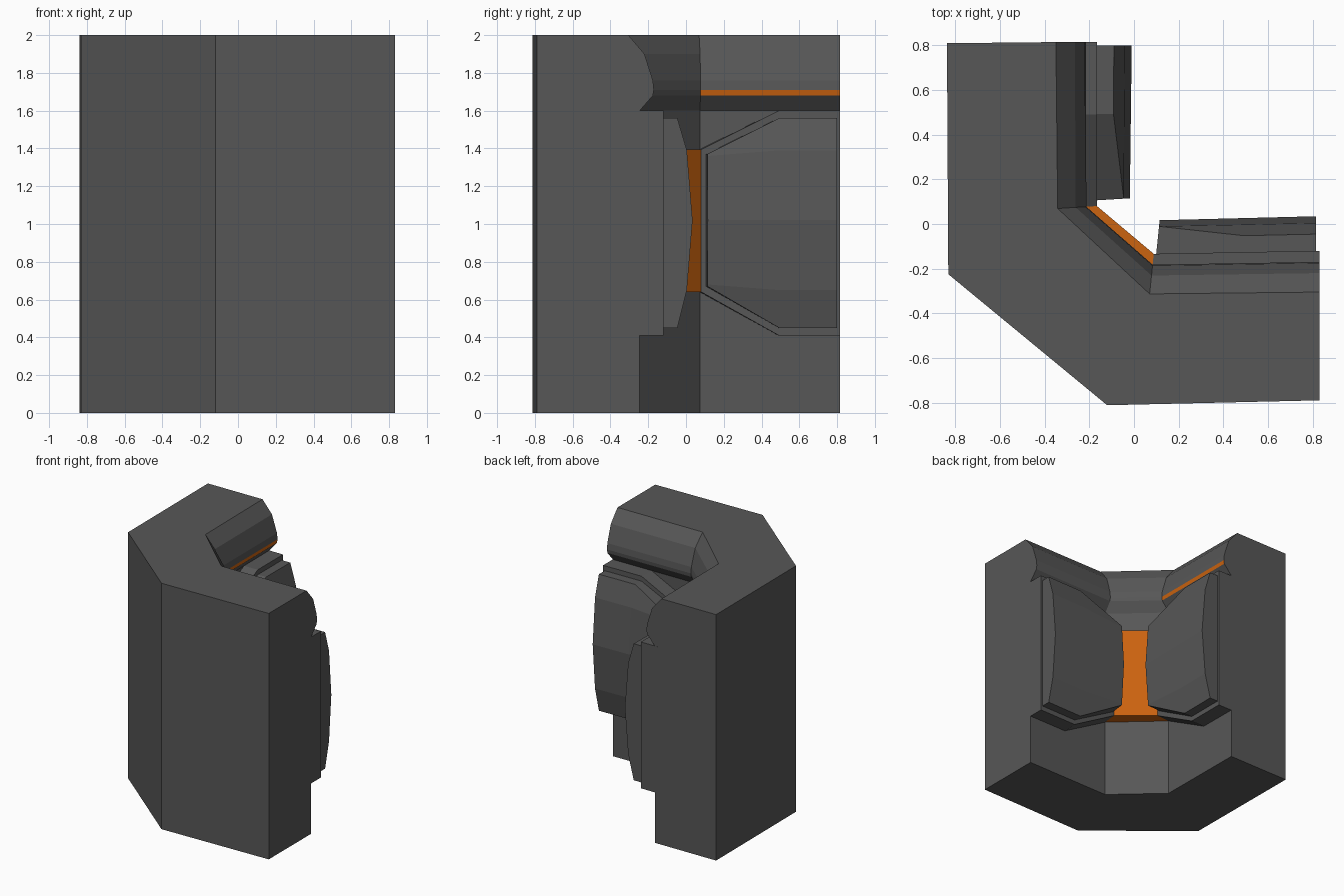
import bpy, bmesh
from mathutils import Vector

if "Cube" in bpy.data.objects:
    bpy.data.objects.remove(bpy.data.objects["Cube"])


def material(name, rgb):
    m = bpy.data.materials.new(name)
    m.diffuse_color = (*rgb, 1)
    m.use_nodes = True
    m.node_tree.nodes["Principled BSDF"].inputs["Base Color"].default_value = m.diffuse_color
    return m


GREY = material("dark grey", (0.095, 0.095, 0.095))
ORANGE = material("burnt orange", (0.60, 0.125, 0.005))

# Wall stations along the L: outer corner, inner wall line, inward direction
OUTER = [(-0.838, 0.81), (-0.832, -0.225), (-0.12, -0.812), (0.83, -0.79)]
INNER = [(-0.29, 0.815), (-0.285, 0.073), (0.076, -0.255), (0.83, -0.245)]
INWARD = [(1, 0), (0.95, 0.06), (0.1, 0.97), (0, 1)]


def inner(s, e, z):
    """Point at (fractional) station s, e in front of the wall, height z."""
    i = min(int(s), 2)
    p = Vector(INNER[i]).lerp(Vector(INNER[i + 1]), s - i)
    n = Vector(INWARD[i]).lerp(Vector(INWARD[i + 1]), s - i)
    p = p + n * e
    return (p.x, p.y, z)


def loft(name, rings, is_orange=lambda seg, side: False):
    """Skin closed rings in order and cap both ends."""
    bm = bmesh.new()
    vs = [[bm.verts.new(p) for p in r] for r in rings]
    n = len(rings[0])
    for a in range(len(vs) - 1):
        for k in range(n):
            j = (k + 1) % n
            f = bm.faces.new((vs[a][k], vs[a][j], vs[a + 1][j], vs[a + 1][k]))
            f.material_index = int(is_orange(a, k))
    bm.faces.new(vs[0])
    bm.faces.new(vs[-1][::-1])
    bmesh.ops.recalc_face_normals(bm, faces=bm.faces[:])
    me = bpy.data.meshes.new(name)
    bm.to_mesh(me)
    bm.free()
    me.materials.append(GREY)
    me.materials.append(ORANGE)
    ob = bpy.data.objects.new(name, me)
    bpy.context.collection.objects.link(ob)
    return ob


# Wall body with cornice; thin light strip under the left cornice
PROFILE = [(0, 0), (0, 1.6), (0.07, 1.68), (0.075, 1.71), (0.07, 1.76),
           (0.025, 1.9), (-0.06, 2)]
rings = []
for s in range(4):
    x, y = OUTER[s]
    rings.append([(x, y, 0)] + [inner(s, e, z) for e, z in PROFILE] + [(x, y, 2)])
loft("corner_wall", rings, lambda seg, side: seg == 0 and side == 3)

# Backing plate wrapping the corner, orange across the diagonal
PLATE = [(0, 0.41, 1.6), (0.44, 0.41, 1.6), (1, 0.64, 1.395),
         (2, 0.64, 1.395), (2.54, 0.41, 1.6), (3, 0.41, 1.6)]
rings = [[inner(s, -0.03, lo), inner(s, 0.125, lo),
          inner(s, 0.125, hi), inner(s, -0.03, hi)] for s, lo, hi in PLATE]
loft("backing_plate", rings, lambda seg, side: seg == 2)

# Bulging panels on both arms
BULGE = [(0.45, 0.2), (0.65, 0.25), (1.02, 0.28), (1.39, 0.25), (1.56, 0.2)]


def depth(z):
    for (z0, e0), (z1, e1) in zip(BULGE, BULGE[1:]):
        if z <= z1:
            return e0 + (e1 - e0) * (z - z0) / (z1 - z0)
    return BULGE[-1][1]


FAR = [0.45, 0.65, 1.02, 1.39, 1.56]
NEAR = [0.67, 0.68, 1.02, 1.36, 1.37]
for name, stations in (("left_panel", (0.02, 0.44, 0.965)),
                       ("right_panel", (2.98, 2.54, 2.015))):
    rings = []
    for s, zs in zip(stations, (FAR, FAR, NEAR)):
        rings.append([inner(s, 0.1, zs[0])] + [inner(s, depth(z), z) for z in zs]
                     + [inner(s, 0.1, zs[-1])])
    loft(name, rings)
